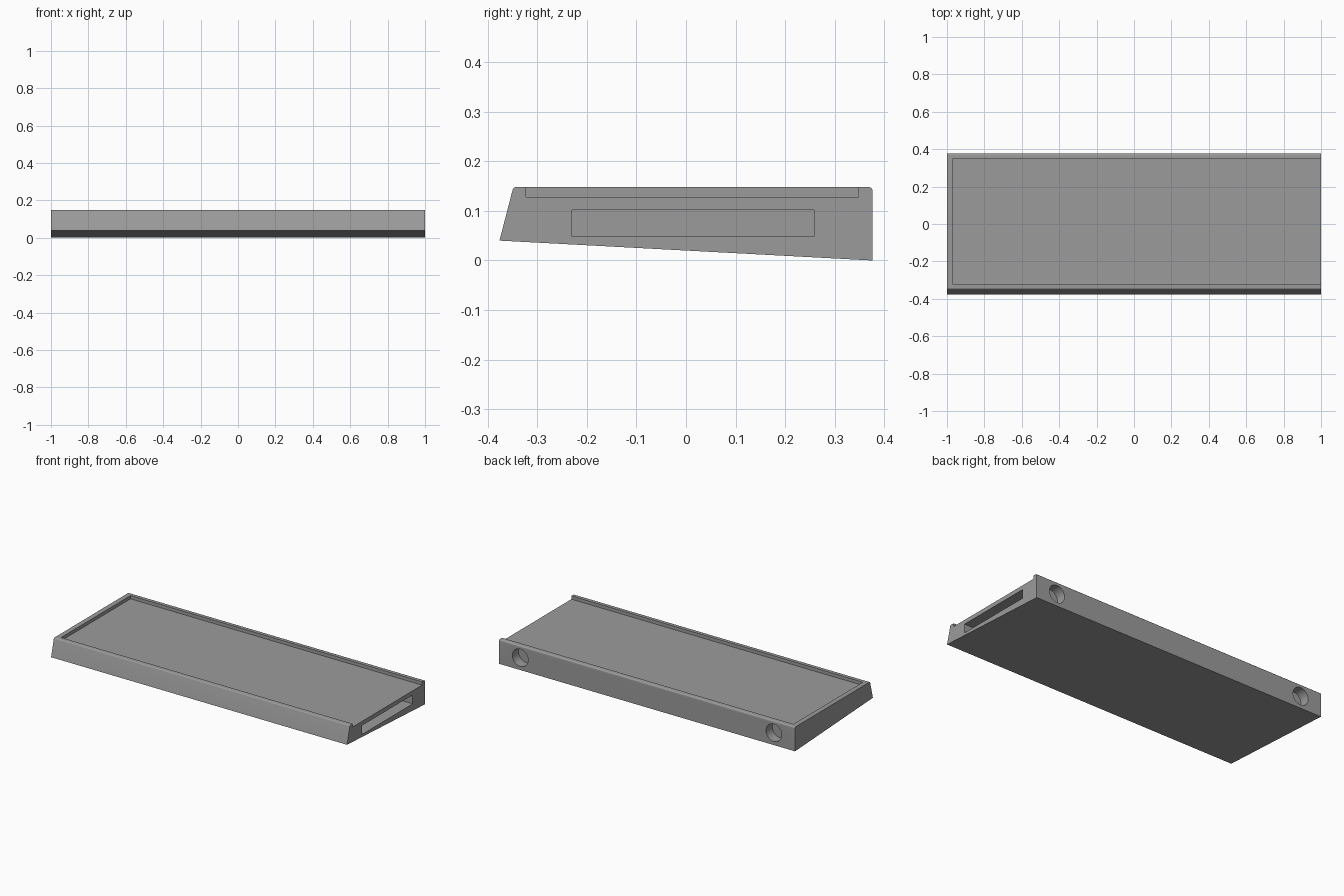
import bpy, bmesh, math
from mathutils import Matrix, Vector

if "Cube" in bpy.data.objects:
    bpy.data.objects.remove(bpy.data.objects["Cube"])

grey = bpy.data.materials.new("mid grey")
grey.diffuse_color = (0.33, 0.33, 0.33, 1)
grey.use_nodes = True
grey.node_tree.nodes["Principled BSDF"].inputs["Base Color"].default_value = grey.diffuse_color


def finish(name, bm):
    bmesh.ops.recalc_face_normals(bm, faces=bm.faces)
    mesh = bpy.data.meshes.new(name)
    bm.to_mesh(mesh)
    bm.free()
    mesh.materials.append(grey)
    ob = bpy.data.objects.new(name, mesh)
    bpy.context.collection.objects.link(ob)
    return ob


def box(name, lo, hi):
    bm = bmesh.new()
    bmesh.ops.create_cube(bm, size=1)
    for v in bm.verts:
        v.co = [l + (c + 0.5) * (h - l) for l, h, c in zip(lo, hi, v.co)]
    return finish(name, bm)


def rounded(corner, before, after, r, steps=5):
    """Arc points replacing a profile corner."""
    c, a, b = Vector(corner), Vector(before), Vector(after)
    u, w = (a - c).normalized(), (b - c).normalized()
    half = u.angle(w) / 2
    t = r / math.tan(half)
    centre = c + (u + w).normalized() * (r / math.sin(half))
    p, q = c + u * t - centre, c + w * t - centre
    return [centre + (p.lerp(q, i / steps)).normalized() * r for i in range(steps + 1)]


# Wedge body: side profile (y, z) with rounded top edges, extruded along x
back_low, front_low = (0.376, 0.0), (-0.376, 0.04)
front_top, back_top = (-0.348, 0.148), (0.376, 0.148)
profile = [Vector(back_low), Vector(front_low)]
profile += rounded(front_top, front_low, back_top, 0.008)
profile += rounded(back_top, front_top, back_low, 0.008)
bm = bmesh.new()
face = bm.faces.new([bm.verts.new((-1, p.x, p.y)) for p in profile])
side = bmesh.ops.extrude_face_region(bm, geom=[face])
bmesh.ops.translate(bm, vec=(2, 0, 0),
                    verts=[g for g in side["geom"] if isinstance(g, bmesh.types.BMVert)])
body = finish("tray_body", bm)

# Cutters: open-ended tray recess, end slot and two round rear holes
cutters = [
    box("tray_recess", (-0.97, -0.322, 0.128), (1.1, 0.348, 0.3)),
    box("end_slot", (0.0, -0.23, 0.048), (1.1, 0.258, 0.102)),
]
for x in (-0.857, 0.857):
    bm = bmesh.new()
    place = Matrix.Translation((x, 0.376, 0.075)) @ Matrix.Rotation(math.pi / 2, 4, "X")
    bmesh.ops.create_cone(bm, cap_ends=True, segments=40, radius1=0.053, radius2=0.053,
                          depth=0.12, matrix=place)
    cutters.append(finish("rear_hole", bm))

bpy.context.view_layer.objects.active = body
for cutter in cutters:
    cutter.hide_render = True
    mod = body.modifiers.new("cut", "BOOLEAN")
    mod.operation, mod.solver, mod.object = "DIFFERENCE", "EXACT", cutter
    bpy.ops.object.modifier_apply(modifier=mod.name)
    bpy.data.objects.remove(cutter, do_unlink=True)

# Smooth the rounded edges and holes, keep the rest sharp
bpy.ops.object.select_all(action="DESELECT")
body.select_set(True)
bpy.ops.object.shade_smooth_by_angle(angle=math.radians(30))
